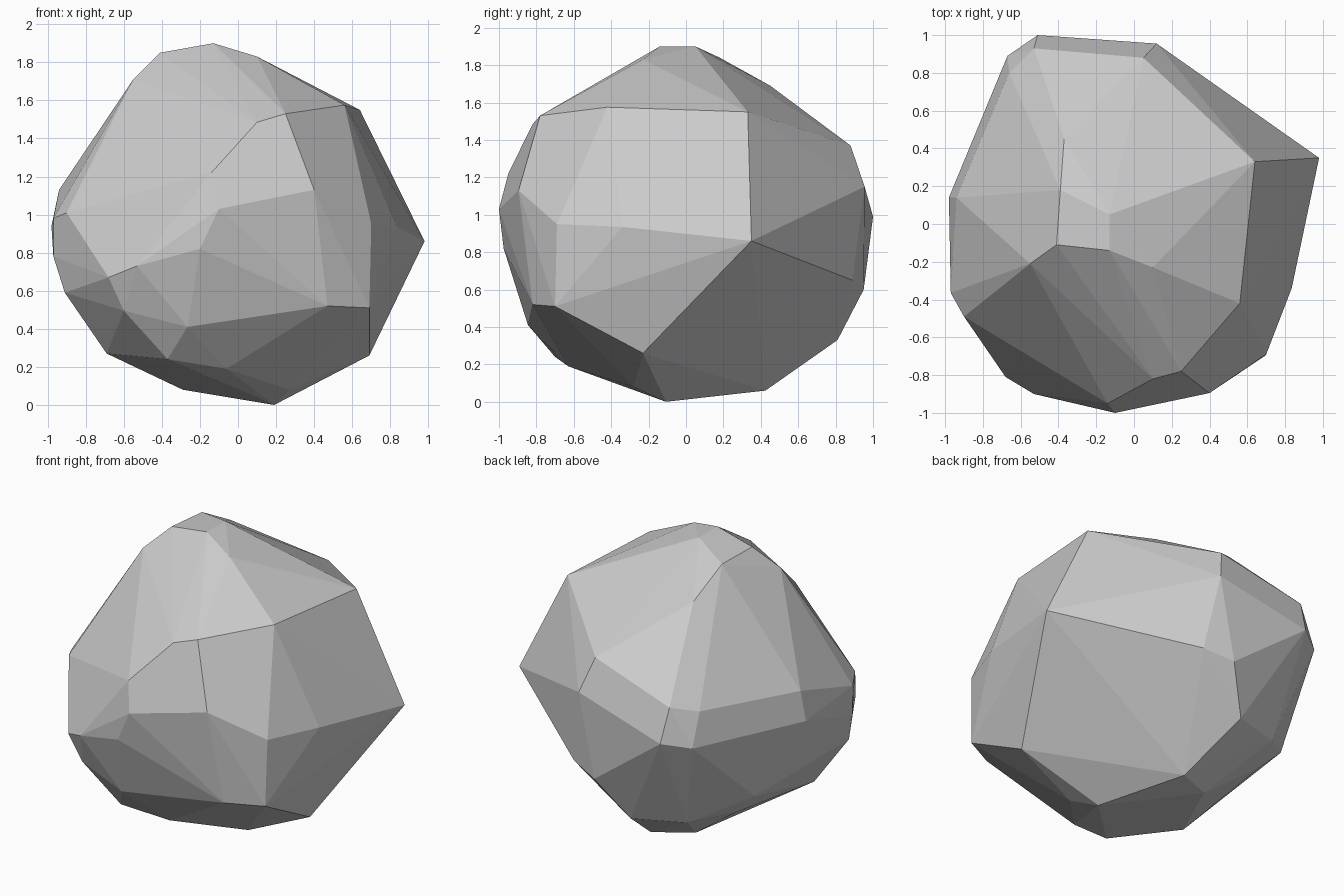
import bpy, bmesh, math

# Corner points of the boulder, grouped from crown to underside
crown = [(-.13, .05, 1.9), (-.13, -.14, 1.9), (-.39, .18, 1.84), (-.41, -.11, 1.85),
         (-.55, -.21, 1.71), (.10, -.23, 1.83), (-.37, .45, 1.69)]
shoulder = [(.64, .33, 1.55), (.05, .88, 1.37), (-.53, .93, 1.21), (-.66, .80, 1.17),
            (-.94, .14, 1.13), (-.90, -.49, 1.01), (-.14, -.95, 1.22), (.10, -.82, 1.485),
            (.25, -.78, 1.53), (.56, -.42, 1.575)]
girth = [(.98, .35, .86), (.12, .955, 1.15), (-.51, 1.0, .99), (-.67, .89, .96),
         (-.98, .14, .94), (-.97, -.365, .98), (-.97, -.36, .78),
         (-.10, -1.0, 1.03), (.40, -.895, 1.13), (.70, -.69, .95),
         (.835, -.34, .935)]
lower = [(.20, .89, .65), (.01, .95, .60), (-.68, -.81, .67), (-.91, -.41, .59),
         (.47, -.82, .52), (-.265, -.845, .41), (.69, -.70, .51),
         (-.53, -.90, .73), (-.20, -.975, .82), (-.60, -.78, .495), (-.80, .42, .50)]
underside = [(.69, -.23, .26), (-.16, .81, .33), (-.50, .70, .35), (-.64, .40, .34),
             (-.69, -.36, .27), (-.37, -.70, .24), (-.06, -.63, .19), (.27, -.28, .08),
             (.19, -.107, 0), (-.04, .425, .06), (-.29, .31, .08)]

# Boulder: flat-faced hull around the corners
bm = bmesh.new()
for p in crown + shoulder + girth + lower + underside:
    bm.verts.new(p)
bmesh.ops.convex_hull(bm, input=bm.verts[:])
inner = [v for v in bm.verts if not v.link_faces]
bmesh.ops.delete(bm, geom=inner, context='VERTS')

# Merge nearly flat neighbours into broad facets
bmesh.ops.dissolve_limit(bm, angle_limit=math.radians(4), verts=bm.verts[:], edges=bm.edges[:])
bmesh.ops.recalc_face_normals(bm, faces=bm.faces[:])

mesh = bpy.data.meshes.new("boulder")
bm.to_mesh(mesh)
bm.free()
boulder = bpy.data.objects.new("boulder", mesh)
bpy.context.collection.objects.link(boulder)
